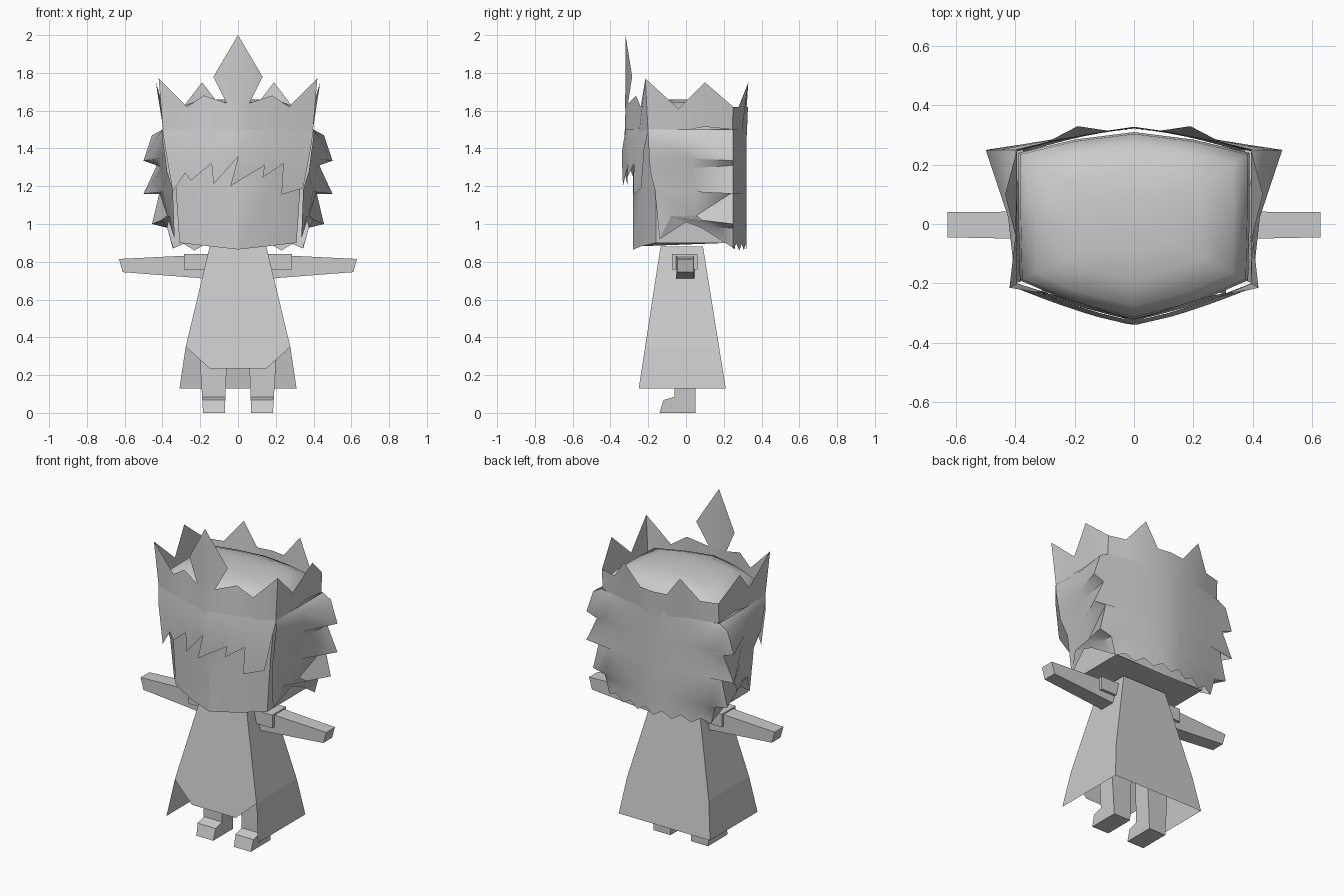
import bpy, bmesh, math
from mathutils import Vector

cube = bpy.data.objects.get("Cube")
if cube:
    bpy.data.objects.remove(cube)

grey = bpy.data.materials.new("plain grey")
grey.use_nodes = True
COLOUR = (0.6, 0.6, 0.6, 1)
grey.diffuse_color = COLOUR
grey.node_tree.nodes["Principled BSDF"].inputs["Base Color"].default_value = COLOUR


def build(name, verts, faces, smooth=None):
    """Make an object whose faces point away from its vertical axis."""
    bm = bmesh.new()
    vs = [bm.verts.new(v) for v in verts]
    for f in faces:
        bm.faces.new([vs[i] for i in f])
    bmesh.ops.remove_doubles(bm, verts=bm.verts, dist=0.0005)
    bmesh.ops.recalc_face_normals(bm, faces=bm.faces)
    mid = sum((v.co for v in bm.verts), Vector()) / len(bm.verts)
    mid.y *= 0.3
    mid.x = mid.x if name.endswith(("arm", "cuff", "leg")) else 0
    if sum((f.calc_center_median() - mid).dot(f.normal) * f.calc_area() for f in bm.faces) < 0:
        bmesh.ops.reverse_faces(bm, faces=bm.faces)
    mesh = bpy.data.meshes.new(name)
    bm.to_mesh(mesh)
    bm.free()
    mesh.materials.append(grey)
    ob = bpy.data.objects.new(name, mesh)
    bpy.context.collection.objects.link(ob)
    if smooth:
        bpy.ops.object.select_all(action='DESELECT')
        ob.select_set(True)
        bpy.context.view_layer.objects.active = ob
        bpy.ops.object.shade_smooth_by_angle(angle=math.radians(smooth))
    return ob


def sheet(name, rows, smooth=50, closed=False, caps=False):
    """Skin a grid of point rows."""
    n = len(rows[0])
    verts = [p for r in rows for p in r]
    faces = []
    for j in range(len(rows) - 1):
        for i in range(n if closed else n - 1):
            k = (i + 1) % n
            faces.append((j * n + i, j * n + k, (j + 1) * n + k, (j + 1) * n + i))
    if caps:
        faces += [tuple(range(n)), tuple(range(len(verts) - n, len(verts)))]
    return build(name, verts, faces, smooth)


def flip(points, s):
    return [(s * x, y, z) for x, y, z in points]


def ring(half):
    """Complete a half loop running from front centre to back centre."""
    return half + flip(half[-2:0:-1], -1)


def section(x, y0, y1, z0, z1):
    return [(x, y0, z0), (x, y1, z0), (x, y1, z1), (x, y0, z1)]


# Head, with a wedge shaped face and chin
head = []
for w, chin, side in ((0.31, 0.865, 0.9), (0.33, 1.2, 1.2), (0.36, 1.5, 1.5)):
    head.append(ring([(0, -0.28, chin), (w * 0.5, -0.235, (chin + side) / 2),
                      (w, -0.16, side), (w, 0.22, side), (0, 0.26, chin)]))
sheet("head", head, 30, True, True)

# Rounded top of the hair
outline = ring([(0, -0.32, 0), (0.2, -0.27, 0), (0.385, -0.19, 0), (0.39, 0.02, 0),
                (0.39, 0.24, 0), (0.2, 0.285, 0), (0, 0.31, 0)])
sheet("hair_top", [[(x * s, y * s, z) for x, y, _ in outline] for s, z in
                   ((1, 1.47), (0.98, 1.55), (0.86, 1.61), (0.6, 1.645), (0.3, 1.658), (0.02, 1.66))],
      80, True, True)

# Jagged fringe
tips = [(-0.345, 1.17), (-0.28, 1.27), (-0.25, 1.23), (-0.14, 1.32), (-0.13, 1.21), (0, 1.355),
        (-0.04, 1.2), (0.14, 1.31), (0.13, 1.245), (0.24, 1.32), (0.23, 1.155), (0.345, 1.19)]


def fringe_y(x, out):
    return -0.325 - out + 0.125 * (abs(x) / 0.4) ** 1.3


top, middle, bottom = [], [], []
for i, (x, z) in enumerate(tips):
    u = -0.4 + 0.8 * i / (len(tips) - 1)
    top.append((u, fringe_y(u, 0), 1.5))
    m = u * 0.7 + x * 0.3
    middle.append((m, fringe_y(m, 0.015), 1.39))
    bottom.append((x, fringe_y(x, 0.015), z))
sheet("hair_fringe", [top, middle, bottom], 60)

# Spiky outline shared by the side and back hair
spikes = [(0.40, 1.5), (0.455, 1.47), (0.5, 1.335), (0.43, 1.31), (0.5, 1.16),
          (0.415, 1.17), (0.455, 1.0), (0.375, 0.98), (0.345, 0.87)]
front_edge = [(0.40, -0.2, 1.5), (0.4, -0.2, 1.46), (0.385, -0.195, 1.36), (0.375, -0.19, 1.28),
              (0.345, -0.165, 1.18), (0.335, -0.14, 0.92), (0.36, -0.08, 1.04),
              (0.375, 0.08, 0.98), (0.345, 0.24, 0.88)]

for s, side in ((1, "left"), (-1, "right")):
    rows = []
    for (x, y, z), (bx, bz) in zip(front_edge, spikes):
        mid = (x * 0.5 + min(bx, 0.45) * 0.5, (y + 0.25) / 2, (z + bz) / 2)
        rows.append(flip([(x, y, z), mid, (bx, 0.25, bz)], s))
    sheet("hair_side_" + side, rows, 50)

# Back hair with a ragged hem
rows = []
for j, (w, z) in enumerate(spikes):
    row = []
    for i in range(13):
        t = i / 6 - 1
        a = abs(t)
        x = t * (w * a ** 3 + min(w, 0.42) * (1 - a ** 3))
        hem = (0.025 if i % 2 else -0.01) if j == len(spikes) - 1 and a < 1 else 0
        row.append((x, 0.32 - 0.07 * a ** 1.5, z + hem))
    rows.append(row)
sheet("hair_back", rows, 50)

# Crown band and points: base x, y, z then tip x, y, z
crown = [(0, -0.325, 1.47, 0, -0.32, 1.63), (0.06, -0.312, 1.47, 0.06, -0.305, 1.64),
         (0.18, -0.28, 1.47, 0.18, -0.265, 1.68), (0.27, -0.25, 1.47, 0.27, -0.24, 1.62),
         (0.395, -0.2, 1.47, 0.42, -0.215, 1.77), (0.395, -0.04, 1.49, 0.4, -0.04, 1.61),
         (0.395, 0.1, 1.515, 0.435, 0.1, 1.75), (0.395, 0.245, 1.5, 0.395, 0.25, 1.62),
         (0.29, 0.275, 1.49, 0.29, 0.278, 1.62), (0.19, 0.295, 1.48, 0.19, 0.33, 1.75),
         (0.09, 0.312, 1.475, 0.09, 0.315, 1.62), (0, 0.322, 1.47, 0, 0.328, 1.62)]
sheet("crown", [ring([c[:3] for c in crown]), ring([c[3:] for c in crown])], 35, True)

# Folded diamond at the front of the crown
build("crown_diamond",
      [(0, -0.322, 1.61), (0.06, -0.307, 1.64), (0.13, -0.285, 1.78), (0, -0.32, 2),
       (-0.13, -0.285, 1.78), (-0.06, -0.307, 1.64)], [(0, 1, 2, 3), (0, 3, 4, 5)], 35)

# Open robe: three full panels, a top and a cut away front
robe = [(0.15, 0.88), (0.277, 0.35), (0.31, 0.13)]


def depth(z):
    t = (0.88 - z) / 0.75
    return -0.135 - 0.115 * t, 0.09 + 0.12 * t


rows = []
for x, z in robe:
    f, b = depth(z)
    rows.append([(-x, f, z), (-x, b, z), (x, b, z), (x, f, z)])
verts = [p for r in rows for p in r]
faces = [(j * 4 + i, j * 4 + i + 1, j * 4 + i + 5, j * 4 + i + 4) for j in range(2) for i in range(3)]
hem_z = 0.235
verts += [(0.15, depth(hem_z)[0], hem_z), (-0.15, depth(hem_z)[0], hem_z)]
faces += [(0, 1, 2, 3), (0, 3, 7, 12, 13, 4)]
build("robe", verts, faces)

# Limbs
boot = [(-0.14, 0), (0.05, 0), (0.05, 0.13), (0.045, 0.45), (-0.055, 0.45),
        (-0.06, 0.13), (-0.06, 0.085), (-0.12, 0.068)]
for s, side in ((1, "left"), (-1, "right")):
    inner = [(0.07 - 0.04 * z, y, z) for y, z in boot]
    outer = [(0.185 + 0.06 * z, y, z) for y, z in boot]
    sheet(side + "_leg", [flip(inner, s), flip(outer, s)], None, True, True)
    arm = [section(0.13, -0.055, 0.045, 0.705, 0.84), section(0.22, -0.053, 0.043, 0.715, 0.835),
           section(0.61, -0.045, 0.04, 0.745, 0.815)]
    arm[2][2:] = [(0.63, 0.04, 0.815), (0.63, -0.045, 0.815)]
    sheet(side + "_arm", [flip(r, s) for r in arm], None, True, True)
    cuff = [section(x, -0.075, 0.06, 0.76, 0.84) for x in (0.12, 0.285)]
    sheet(side + "_cuff", [flip(r, s) for r in cuff], None, True, True)
